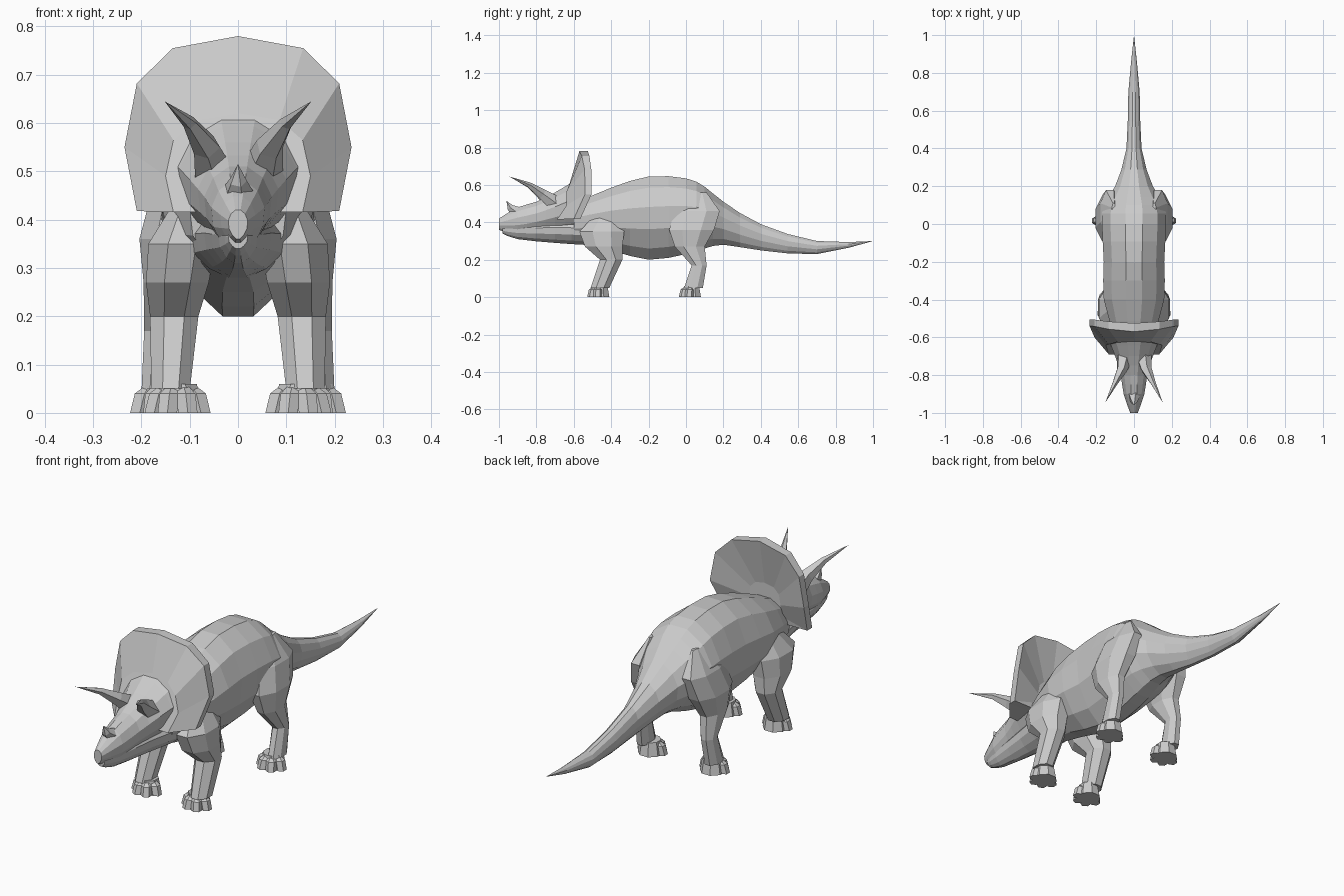
import bpy, bmesh
from math import sin, cos, pi, radians, copysign
from mathutils import Vector

if "Cube" in bpy.data.objects:
    bpy.data.objects.remove(bpy.data.objects["Cube"])

hide = bpy.data.materials.new("grey hide")
hide.use_nodes = True
hide.diffuse_color = (0.6, 0.6, 0.6, 1)
shader = hide.node_tree.nodes["Principled BSDF"]
shader.inputs["Base Color"].default_value = hide.diffuse_color


def skin(name, rings):
    """Join equal rings of points into one closed, flat-shaded skin."""
    bm = bmesh.new()
    loops = [[bm.verts.new(point) for point in ring] for ring in rings]
    count = len(loops[0])
    for near, far in zip(loops, loops[1:]):
        for i in range(count):
            j = (i + 1) % count
            bm.faces.new((near[i], near[j], far[j], far[i]))
    bm.faces.new(loops[0])
    bm.faces.new(loops[-1])
    bmesh.ops.remove_doubles(bm, verts=bm.verts, dist=0.001)
    bmesh.ops.recalc_face_normals(bm, faces=bm.faces)
    mesh = bpy.data.meshes.new(name)
    bm.to_mesh(mesh)
    bm.free()
    mesh.materials.append(hide)
    obj = bpy.data.objects.new(name, mesh)
    bpy.context.collection.objects.link(obj)


def circle(sides):
    """Unit polygon with a flat side facing each axis."""
    angles = [(i + 0.5) * 2 * pi / sides for i in range(sides)]
    reach = cos(pi / sides)
    return [(cos(angle) / reach, sin(angle) / reach) for angle in angles]


def refine(keys):
    """Add one smoothly curved station between each pair of keys."""
    rows = [Vector(key) for key in keys]
    result = []
    for i, (this, following) in enumerate(zip(rows, rows[1:])):
        before = rows[max(i - 1, 0)]
        after = rows[min(i + 2, len(rows) - 1)]
        result += [this, (9 * (this + following) - before - after) / 16]
    return result + [rows[-1]]


def hull(name, keys):
    """Loft an oval, narrower below, along y; key = y, top, bottom, half width."""
    skin(name, [[(u * width * (1 + 0.25 * min(v, 0)), y,
                  (top + bottom) / 2 + v * (top - bottom) / 2) for u, v in circle(12)]
                for y, top, bottom, width in refine(keys)])


def leg(name, side, x, stations):
    """Loft level ovals that lean inward with height; station = y, z, radii."""
    skin(name, [[(side * (x - 0.2 * z * z + u * across), y + v * along, z)
                 for u, v in circle(8)] for y, z, across, along in stations])


def horn(name, path, base):
    """Loft shrinking circles square to a path."""
    points = [Vector(point) for point in path]
    last = len(points) - 1
    rings = []
    for k, point in enumerate(points):
        ahead = points[min(k + 1, last)] - points[max(k - 1, 0)]
        across = ahead.cross(Vector((0, 0, 1))).normalized()
        upright = across.cross(ahead).normalized()
        radius = base * (1 - k / last)
        rings.append([point + radius * (across * u + upright * v) for u, v in circle(5)])
    skin(name, rings)


def foot(name, side, x, y):
    """Low pad with four splayed toes."""
    skin(name + "_pad", [[(side * (x + u * r), y + v * r, z) for u, v in circle(8)]
                         for z, r in ((0.06, 0.04), (0, 0.05))])
    for toe in range(4):
        angle = radians(toe * 50 - 165)
        skin(f"{name}_toe_{toe + 1}", [
            [(side * (x + cos(angle) * out + u * r), y + sin(angle) * out + v * r, z)
             for u, v in circle(6)]
            for z, out, r in ((0.055, 0.03, 0.01), (0.04, 0.04, 0.02), (0, 0.05, 0.02))])


def frill_ring(width, height, centre, depth, crown, cheek):
    """Squarish open arc over the neck; crown and cheek push its parts forward."""
    ring = []
    for step in range(-1, 8):
        c, s = cos(step * pi / 6), sin(step * pi / 6)
        x, z = (copysign(abs(value) ** 0.8, value) for value in (c, s))
        y = depth - crown * max(s, 0) ** 4 + cheek * min(s, 0)
        ring.append((x * width, y, centre + z * height))
    return ring


# Trunk and tail in one skin
hull("body_and_tail", [
    (-0.6, 0.5, 0.29, 0.1), (-0.4, 0.585, 0.25, 0.16), (-0.2, 0.645, 0.2, 0.16),
    (0, 0.635, 0.23, 0.17), (0.1, 0.59, 0.26, 0.16), (0.2, 0.51, 0.28, 0.1),
    (0.4, 0.39, 0.25, 0.04), (0.7, 0.3, 0.23, 0.03), (1, 0.3, 0.3, 0)])

# Skull with beak, lower jaw and nose horn
hull("skull", [
    (-1, 0.42, 0.36, 0.02), (-0.9, 0.48, 0.33, 0.055), (-0.8, 0.51, 0.34, 0.07),
    (-0.7, 0.56, 0.35, 0.1), (-0.6, 0.62, 0.36, 0.14)])
hull("lower_jaw", [(-0.98, 0.38, 0.34, 0.02), (-0.9, 0.4, 0.31, 0.04),
                   (-0.7, 0.42, 0.29, 0.07), (-0.55, 0.42, 0.28, 0.1)])
horn("nose_horn", [(0, -0.9, 0.45), (0, -0.94, 0.48), (0, -0.96, 0.515)], 0.03)

# Neck frill: flares from the skull to a thin rim, then returns to the neck
skin("neck_frill", [
    frill_ring(0.15, 0.13, 0.49, -0.64, -0.03, 0.1),
    frill_ring(0.235, 0.23, 0.55, -0.54, 0.03, 0.12),
    frill_ring(0.235, 0.23, 0.55, -0.505, 0.02, 0.12),
    frill_ring(0.08, 0.08, 0.5, -0.56, 0, 0)])

# Paired horns, legs and feet
for label, side in (("left", 1), ("right", -1)):
    horn(label + "_brow_horn", [
        (side * 0.05, -0.7, 0.5), (side * 0.065, -0.77, 0.55),
        (side * 0.1, -0.84, 0.6), (side * 0.152, -0.945, 0.645)], 0.036)
    leg(label + "_front_leg", side, 0.14, [
        (-0.42, 0.46, 0.02, 0.05), (-0.45, 0.35, 0.07, 0.12), (-0.44, 0.27, 0.065, 0.1),
        (-0.4, 0.2, 0.05, 0.06), (-0.46, 0.05, 0.04, 0.05)])
    leg(label + "_hind_leg", side, 0.17, [
        (0.07, 0.56, 0.01, 0.04), (0.06, 0.46, 0.05, 0.12), (0.03, 0.36, 0.06, 0.12),
        (0.02, 0.27, 0.04, 0.08), (0.07, 0.17, 0.03, 0.04), (0.04, 0.05, 0.03, 0.05)])
    foot(label + "_front_foot", side, 0.125, -0.46)
    foot(label + "_hind_foot", side, 0.155, 0.03)
